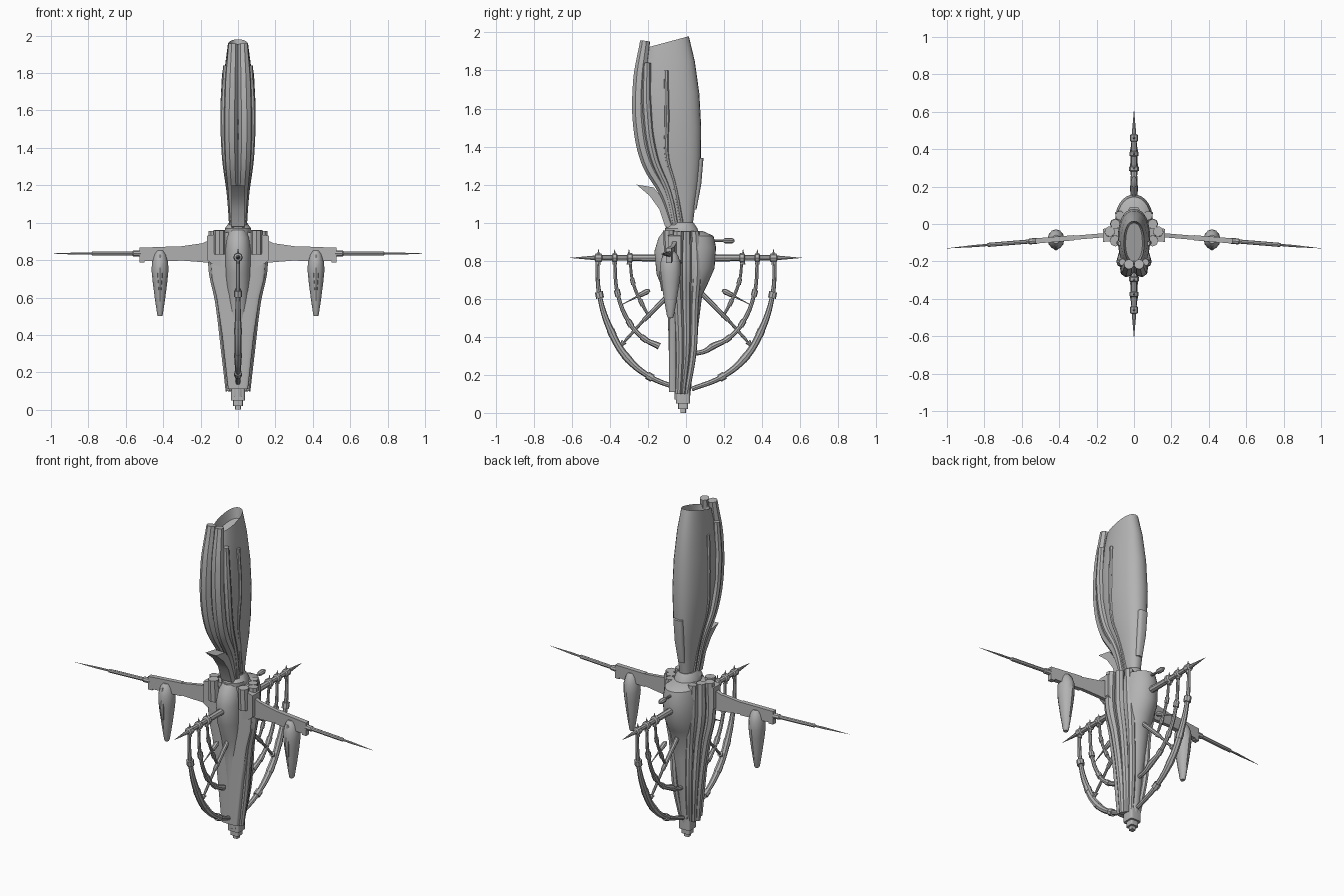
import bpy, bmesh, math
from mathutils import Vector

cube = bpy.data.objects.get("Cube")
if cube:
    bpy.data.objects.remove(cube, do_unlink=True)

grey = bpy.data.materials.new("hull_grey")
grey.use_nodes = True
colour = (0.45, 0.45, 0.45, 1)
grey.diffuse_color = colour
grey.node_tree.nodes["Principled BSDF"].inputs["Base Color"].default_value = colour


def finish(obj, angle=35):
    """Assign the material and smooth everything but hard edges."""
    obj.data.materials.clear()
    obj.data.materials.append(grey)
    bpy.ops.object.select_all(action="DESELECT")
    obj.select_set(True)
    bpy.context.view_layer.objects.active = obj
    bpy.ops.object.shade_smooth_by_angle(angle=math.radians(angle))
    return obj


def mesh_object(name, bm):
    bmesh.ops.recalc_face_normals(bm, faces=bm.faces)
    mesh = bpy.data.meshes.new(name)
    bm.to_mesh(mesh)
    bm.free()
    obj = bpy.data.objects.new(name, mesh)
    bpy.context.collection.objects.link(obj)
    return finish(obj)


def loft(name, stations, power=2.0, sides=28, x=0.0, cut=None):
    """Skin superellipse sections given as (z, half width, front y, back y)."""
    bm = bmesh.new()
    rings = []
    for z, half, front, back in stations:
        ring = []
        for i in range(sides):
            a = math.tau * i / sides
            c, s = math.cos(a), math.sin(a)
            px = math.copysign(abs(c) ** (2 / power), c) * half
            py = math.copysign(abs(s) ** (2 / power), s) * (back - front) / 2
            ring.append(bm.verts.new((x + px, (front + back) / 2 + py, z)))
        rings.append(ring)
    for low, high in zip(rings, rings[1:]):
        for i in range(sides):
            j = (i + 1) % sides
            bm.faces.new((low[i], low[j], high[j], high[i]))
    bm.faces.new(rings[0][::-1])
    bm.faces.new(rings[-1])
    if cut:
        # Slanted top with a recessed opening
        point, normal = cut
        geom = bm.verts[:] + bm.edges[:] + bm.faces[:]
        bmesh.ops.bisect_plane(bm, geom=geom, plane_co=point, plane_no=normal, clear_outer=True)
        rim = [e for e in bm.edges if e.is_boundary]
        cap = bmesh.ops.holes_fill(bm, edges=rim, sides=0)["faces"]
        bmesh.ops.recalc_face_normals(bm, faces=bm.faces)
        bmesh.ops.inset_region(bm, faces=cap, thickness=0.01)
        bmesh.ops.translate(bm, verts=list({v for f in cap for v in f.verts}), vec=(0, 0, -0.06))
    return mesh_object(name, bm)


def tube(name, points, radii, curved=True, resolution=2):
    """Round bar through the points with a radius at each one."""
    data = bpy.data.curves.new(name, "CURVE")
    data.dimensions = "3D"
    data.bevel_depth = 1.0
    data.bevel_resolution = resolution
    data.resolution_u = 8
    data.use_fill_caps = True
    spline = data.splines.new("BEZIER" if curved else "POLY")
    knots = spline.bezier_points if curved else spline.points
    knots.add(len(points) - 1)
    for knot, p, r in zip(knots, points, radii):
        knot.radius = r
        if curved:
            knot.co = p
            knot.handle_left_type = knot.handle_right_type = "AUTO"
        else:
            knot.co = (*p, 1)
    obj = bpy.data.objects.new(name, data)
    bpy.context.collection.objects.link(obj)
    bpy.ops.object.select_all(action="DESELECT")
    obj.select_set(True)
    bpy.context.view_layer.objects.active = obj
    bpy.ops.object.convert(target="MESH")
    return finish(bpy.context.view_layer.objects.active)


def prism(name, outline, place, thickness):
    """Extrude a 2D outline; place maps (u, v, depth) to a position."""
    bm = bmesh.new()
    near = [bm.verts.new(place(u, v, -thickness)) for u, v in outline]
    far = [bm.verts.new(place(u, v, thickness)) for u, v in outline]
    bm.faces.new(near)
    bm.faces.new(far[::-1])
    for i in range(len(near)):
        j = (i + 1) % len(near)
        bm.faces.new((near[i], near[j], far[j], far[i]))
    return mesh_object(name, bm)


# Upper sail, with its front scoop and rear plate
loft("sail", [(.95, .035, -.07, .03), (1.1, .048, -.1, .05), (1.2, .06, -.14, .066),
              (1.32, .074, -.2, .078), (1.5, .086, -.24, .08), (1.68, .082, -.25, .07),
              (1.85, .068, -.225, .046), (2.0, .048, -.19, .01)],
     power=2.3, cut=((0, .015, 1.98), (0, -.27, 1)))
prism("front_scoop", [(-.26, 1.2), (-.17, 1.185), (-.06, 1.05), (-.06, .96), (-.11, .98), (-.14, 1.07), (-.19, 1.14)],
      lambda u, v, d: (d, u, v), .035)
loft("rear_plate", [(1.07, .02, .02, .055), (1.2, .028, .03, .08), (1.34, .03, .04, .092)], power=3)

# Lower hull, front bulb, front panel and collar
loft("lower_hull", [(.07, .03, -.06, .02), (.3, .05, -.06, .045), (.5, .07, -.07, .07), (.62, .08, -.08, .085),
                    (.68, .09, -.09, .115), (.76, .1, -.1, .15), (.87, .1, -.1, .158), (.93, .09, -.1, .145),
                    (.955, .065, -.09, .09)])
loft("front_bulb", [(.3, .02, -.09, -.03), (.5, .045, -.095, -.03), (.62, .058, -.11, -.02), (.73, .066, -.155, 0),
                    (.85, .068, -.166, 0), (.92, .06, -.145, 0), (.96, .045, -.115, 0)])
loft("front_panel", [(.11, .053, -.09, -.05), (.2, .063, -.09, -.05), (.4, .085, -.09, -.05),
                     (.6, .115, -.09, -.05), (.7, .14, -.09, -.05), (.83, .15, -.09, -.05)], power=5)
loft("neck_collar", [(.94, .07, -.11, .07), (.97, .07, -.11, .06), (1.0, .048, -.08, .04)])

# Stepped tail tip
for i, (low, high, half) in enumerate([(.05, .12, .037), (.02, .06, .026), (0, .03, .015)]):
    loft(f"tail_step_{i}", [(low, half, -.015 - half, -.015 + half), (high, half, -.015 - half, -.015 + half)], power=6)

for side, s in (("left", 1), ("right", -1)):
    # Ribs running down the sail
    tube(f"{side}_front_tube", [(s * .027, -.215, 1.955), (s * .034, -.242, 1.75), (s * .038, -.24, 1.5),
                                (s * .034, -.2, 1.32), (s * .025, -.11, 1.15), (s * .02, -.06, .98)],
         [.027, .037, .038, .036, .03, .022])
    tube(f"{side}_outer_rib", [(s * .06, -.205, 1.84), (s * .07, -.205, 1.6), (s * .064, -.17, 1.35),
                               (s * .042, -.09, 1.15), (s * .03, -.05, .96)], [.02, .024, .022, .018, .016])
    tube(f"{side}_rear_rib", [(s * .074, -.105, 1.8), (s * .082, -.1, 1.55), (s * .07, -.1, 1.35),
                              (s * .052, -.06, 1.2), (s * .035, -.02, .98)], [.012, .013, .012, .011, .01])

    # Rails running down the lower hull
    for label, y, top, foot, r in (("front", -.04, .13, .05, .028), ("middle", 0, .1, .038, .027), ("rear", .045, .075, .025, .025)):
        tube(f"{side}_{label}_rail", [(s * top, y, .955), (s * (top - .002), y * 1.2, .75), (s * top * .76, y, .58),
                                      (s * (foot + .02), y * .8, .32), (s * foot, y * .5 - .02, .1)],
             [r, r * 1.1, r * .9, r * .8, r * .6])
    tube(f"{side}_shoulder_knob", [(s * .1, -.09, .96), (s * .1, -.085, .83)], [.03, .03], curved=False)

    # Swept wing with end plate, tip spike and slung pod
    def wing_place(u, v, d):
        return (s * u, -.047 - .083 * u + d, v)
    prism(f"{side}_wing", [(.08, .78), (.33, .8), (.33, .87), (.19, .89), (.17, .9), (.08, .92)], wing_place, .011)
    prism(f"{side}_wing_end", [(.32, .795), (.5, .795), (.5, .787), (.527, .787), (.527, .866), (.32, .874)], wing_place, .014)
    prism(f"{side}_shoulder", [(.05, .75), (.14, .78), (.165, .8), (.165, .93), (.05, .95)], wing_place, .035)
    spike = [(.52, .016), (.56, .016), (.565, .011), (.78, .011), (.785, .006), (.85, .006), (1, .0005)]
    tube(f"{side}_wing_spike", [wing_place(x, .835, 0) for x, r in spike], [r for x, r in spike], curved=False)
    pod = [(.5, .012), (.51, .016), (.6, .03), (.69, .042), (.74, .047), (.79, .046), (.83, .034), (.85, .02)]
    loft(f"{side}_pod", [(z, r * .95, -.082 - r * 1.15, -.082 + r * 1.15) for z, r in pod], x=s * .417, sides=12)
    loft(f"{side}_pod_ridge", [(.64, .008, -.13, -.1), (.72, .016, -.142, -.1), (.83, .01, -.125, -.1)], x=s * .417, sides=8)


def arc(name, points, radii, ring):
    """Curved bar in the middle plane with sleeves at its inner points."""
    path = [Vector((0, y, z)) for y, z in points]
    tube(name, path, radii)
    for i in range(1, len(path) - 1):
        step = (path[i + 1] - path[i - 1]).normalized() * .017
        tube(f"{name}_sleeve_{i}", [path[i] - step, path[i] + step], [ring, ring], curved=False)


for end, t in (("rear", 1), ("front", -1)):
    # Long spar with stepped rings
    steps = [(.1, .02), (.28, .017), (.285, .026), (.305, .026), (.31, .015), (.36, .015), (.365, .024),
             (.385, .024), (.39, .014), (.44, .014), (.445, .022), (.475, .022), (.48, .012), (.61, .0005)]
    tube(f"{end}_spar", [(0, t * y, .815) for y, r in steps], [r for y, r in steps], curved=False)
    for y in (.3, .375, .46):
        tube(f"{end}_spar_pin", [(0, t * y, .78), (0, t * y, .825), (0, t * y, .86)], [.012, .008, .001], curved=False)

    # Nested hoops hanging from the spar
    arc(f"{end}_outer_hoop", [(t * .467, .81), (t * .455, .62), (t * .39, .42), (t * .31, .29), (t * .19, .19), (t * .03, .125)],
        [.009, .012, .019, .02, .014, .012], .021)
    arc(f"{end}_middle_hoop", [(t * .375, .81), (t * .36, .63), (t * .295, .47), (t * .22, .39), (t * .14, .35)],
        [.008, .01, .012, .012, .018], .016)
    arc(f"{end}_inner_hoop", [(t * .295, .81), (t * .28, .69), (t * .235, .58), (t * .19, .5)],
        [.007, .008, .009, .007], .012)

    # Diagonal strut and small cross dart
    tube(f"{end}_strut", [(0, t * .06, .65), (0, t * .22, .49), (0, t * .225, .485), (0, t * .31, .39), (0, t * .355, .335)],
         [.013, .012, .008, .008, .001], curved=False)
    tube(f"{end}_strut_head", [(0, t * .325, .375), (0, t * .345, .35)], [.016, .006], curved=False)
    tube(f"{end}_dart", [(0, t * .19, .645), (0, t * .205, .638), (0, t * .24, .62), (0, t * .25, .615), (0, t * .345, .565)],
         [.006, .015, .013, .006, .001], curved=False)

# Lower rear hoop link and rear sensor
tube("rear_hoop_link", [(0, .14, .35), (0, .1, .325), (0, .03, .31)], [.018, .013, .012])
tube("rear_sensor", [(0, .12, .905), (0, .195, .905), (0, .205, .905), (0, .24, .905), (0, .255, .905)],
     [.007, .007, .014, .015, .007], curved=False)
